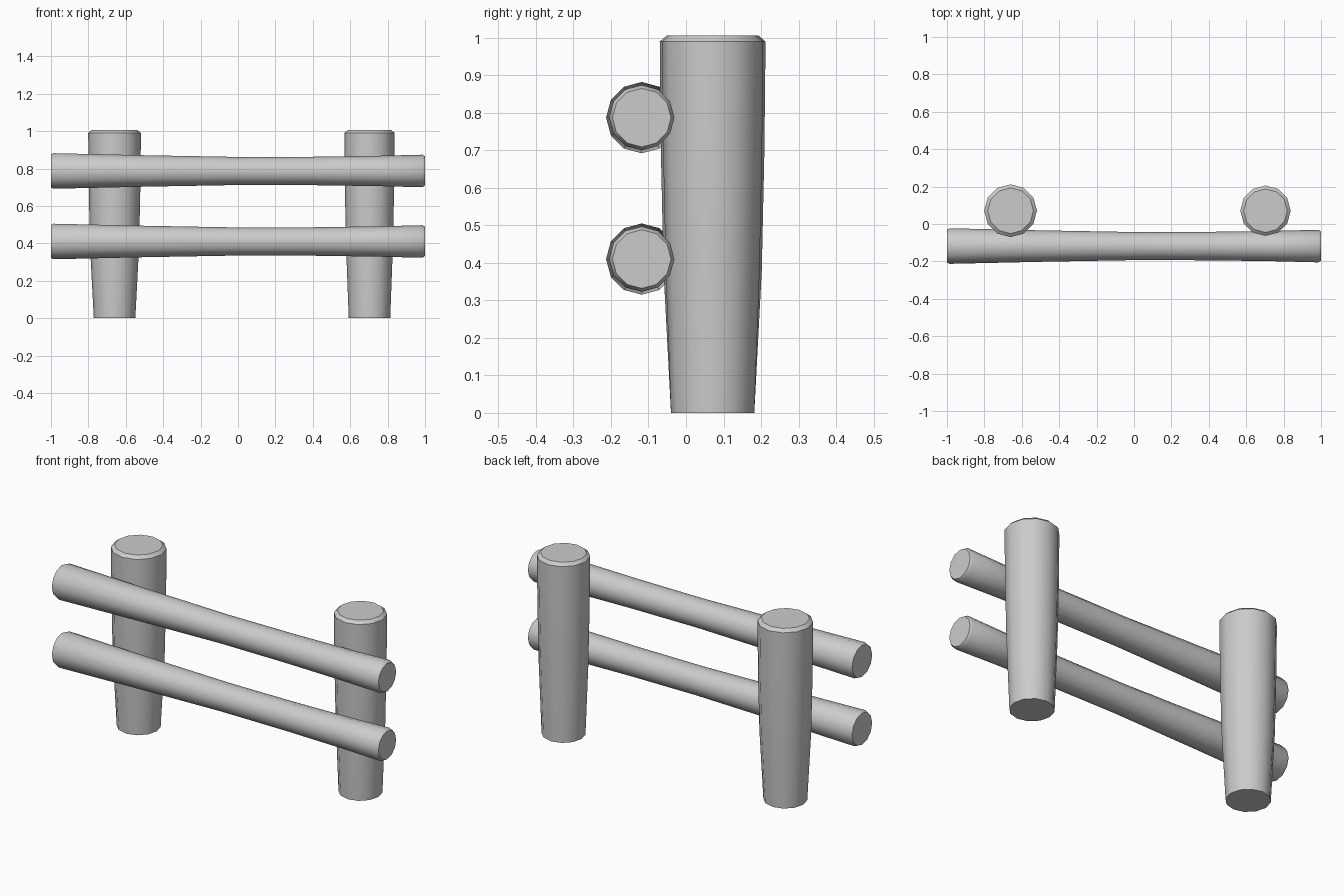
import bpy, bmesh, math
from mathutils import Matrix

if "Cube" in bpy.data.objects:
    bpy.data.objects.remove(bpy.data.objects["Cube"])

SIDES = 12


def log(name, profile, matrix):
    """Turned log from (height, radius) rings, capped at both ends."""
    bm = bmesh.new()
    rings = []
    for h, r in profile:
        rings.append([bm.verts.new((r * math.cos(2 * math.pi * i / SIDES),
                                    r * math.sin(2 * math.pi * i / SIDES), h))
                      for i in range(SIDES)])
    for a, b in zip(rings, rings[1:]):
        for i in range(SIDES):
            j = (i + 1) % SIDES
            bm.faces.new((a[i], a[j], b[j], b[i]))
    bm.faces.new(rings[0][::-1])
    bm.faces.new(rings[-1])
    bm.transform(matrix)
    bmesh.ops.recalc_face_normals(bm, faces=bm.faces)
    me = bpy.data.meshes.new(name)
    bm.to_mesh(me)
    bm.free()
    ob = bpy.data.objects.new(name, me)
    bpy.context.collection.objects.link(ob)
    bpy.ops.object.select_all(action='DESELECT')
    ob.select_set(True)
    bpy.context.view_layer.objects.active = ob
    bpy.ops.object.shade_smooth_by_angle(angle=math.radians(32))
    return ob


# Upright posts, tapering toward the ground with a chamfered top
for name, x, s in (("left_post", -0.66, 1.0), ("right_post", 0.703, 0.955)):
    profile = [(0, 0.111), (0.38, 0.131 * s), (0.70, 0.138 * s),
               (0.99, 0.141 * s), (1.006, 0.122 * s)]
    log(name, profile, Matrix.Translation((x, 0.071, 0)))

# Horizontal rails, waisted in the middle with chamfered ends
rail = [(-1.0, 0.088), (-0.985, 0.095), (-0.5, 0.084), (0, 0.075),
        (0.4, 0.076), (0.75, 0.081), (0.985, 0.087), (1.0, 0.078)]
for name, z in (("lower_rail", 0.41), ("upper_rail", 0.787)):
    log(name, rail, Matrix.Translation((0, -0.118, z)) @ Matrix.Rotation(math.pi / 2, 4, 'Y'))
